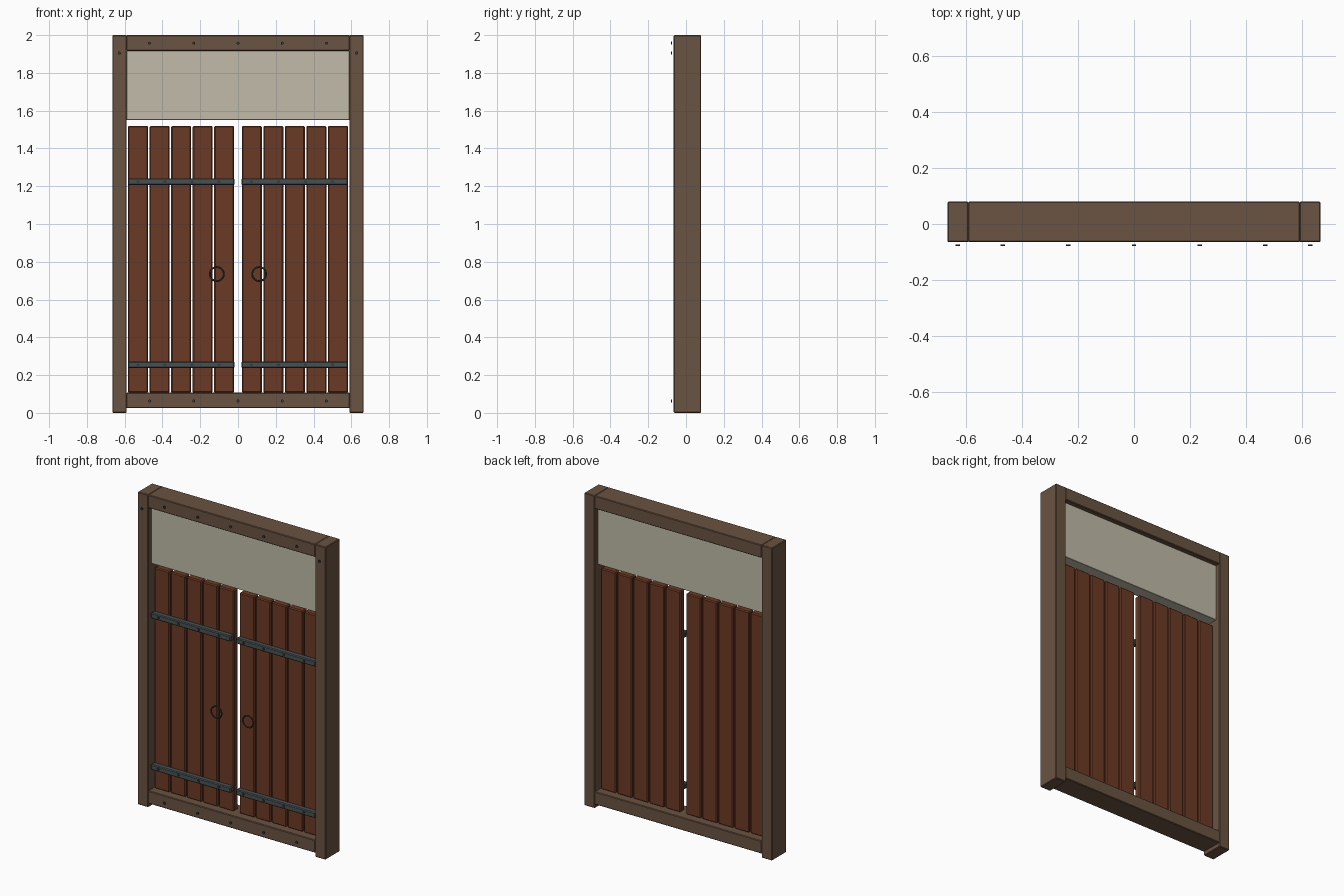
import bpy
from math import pi

if "Cube" in bpy.data.objects:
    bpy.data.objects.remove(bpy.data.objects["Cube"])


def material(name, colour):
    m = bpy.data.materials.new(name)
    m.use_nodes = True
    m.diffuse_color = (*colour, 1)
    m.node_tree.nodes["Principled BSDF"].inputs["Base Color"].default_value = (*colour, 1)
    return m


FRAME = material("frame brown", (0.144, 0.087, 0.054))
PLANK = material("plank red brown", (0.147, 0.042, 0.018))
PANEL = material("pale panel", (0.533, 0.497, 0.392))
IRON = material("strap iron", (0.065, 0.080, 0.084))
DARK = material("dark iron", (0.038, 0.045, 0.047))


def box(name, x, y, z, mat, bevel=0.004):
    """Bevelled box between (low, high) limits on each axis."""
    limits = (x, y, z)
    bpy.ops.mesh.primitive_cube_add(size=1, location=[(a + b) / 2 for a, b in limits])
    ob = bpy.context.object
    ob.name = name
    ob.scale = [b - a for a, b in limits]
    bpy.ops.object.transform_apply(location=False, rotation=False, scale=True)
    ob.data.materials.append(mat)
    mod = ob.modifiers.new("edge", "BEVEL")
    mod.width = bevel
    mod.segments = 1
    return ob


def stud(name, x, y, z):
    bpy.ops.mesh.primitive_cylinder_add(vertices=10, radius=0.008, depth=0.006,
                                        location=(x, y, z), rotation=(pi / 2, 0, 0))
    ob = bpy.context.object
    ob.name = name
    ob.data.materials.append(DARK)


# Outer frame
DEPTH = (-0.065, 0.08)
for side, s in (("right", -1), ("left", 1)):
    box(f"{side}_post", sorted((s * 0.59, s * 0.665)), DEPTH, (0, 2), FRAME)
    stud(f"{side}_post_stud", s * 0.628, -0.076, 1.905)
for name, low, high, stud_z in (("top_beam", 1.917, 2, 1.957), ("bottom_beam", 0.025, 0.107, 0.063)):
    box(name, (-0.592, 0.592), DEPTH, (low, high), FRAME)
    for i in range(-2, 3):
        stud(f"{name}_stud", i * 0.234, -0.076, stud_z)

# Pale panel above the doors
box("upper_panel", (-0.59, 0.59), (-0.035, 0.05), (1.55, 1.918), PANEL, 0.002)

# Two plank doors with straps, studs and ring handles
for side, start, ring_x in (("right", -0.582, -0.112), ("left", 0.02, 0.112)):
    for i in range(5):
        x = start + i * 0.114
        box(f"{side}_door_plank", (x, x + 0.106), (-0.015, 0.03), (0.106, 1.52), PLANK, 0.006)
    for z in (0.255, 1.224):
        box(f"{side}_door_strap", (start - 0.001, start + 0.563), (-0.05, -0.013),
            (z - 0.018, z + 0.018), IRON, 0.005)
        for i in range(4):
            stud(f"{side}_strap_stud", start + 0.052 + i * 0.143, -0.053, z)
    bpy.ops.mesh.primitive_torus_add(major_segments=20, minor_segments=6, major_radius=0.037,
                                     minor_radius=0.005, location=(ring_x, -0.058, 0.735),
                                     rotation=(pi / 2, 0, 0))
    ring = bpy.context.object
    ring.name = f"{side}_ring_handle"
    ring.data.materials.append(DARK)
    bpy.ops.object.shade_smooth_by_angle()
